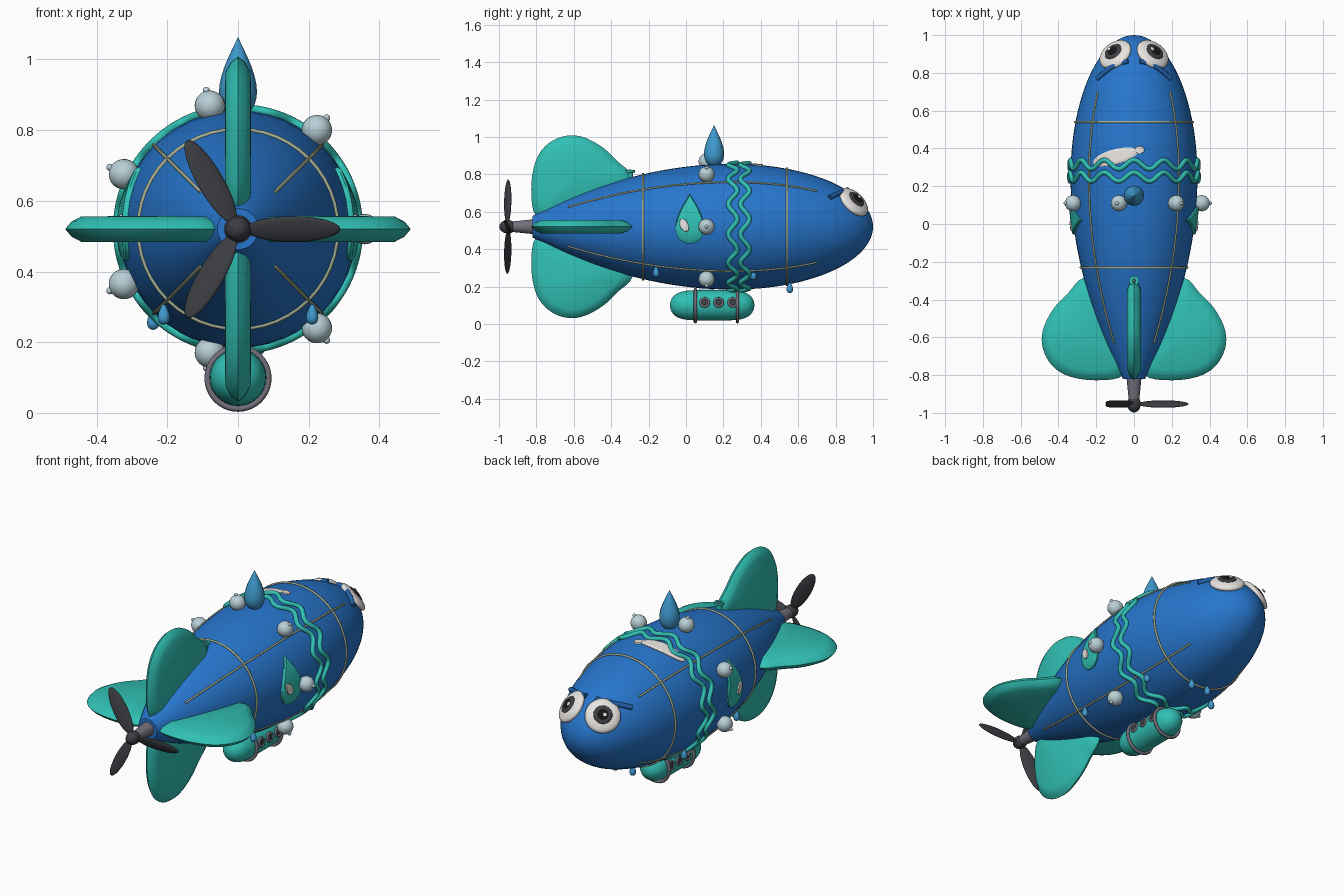
import bpy, bmesh, math
from math import sin, cos, pi, sqrt, radians
from mathutils import Vector, Matrix

cube = bpy.data.objects.get("Cube")
if cube:
    bpy.data.objects.remove(cube)

AXIS = 0.52   # height of the hull axis
FAT = 0.336   # largest hull radius


def material(name, *rgb):
    m = bpy.data.materials.new(name)
    m.use_nodes = True
    m.diffuse_color = (*rgb, 1)
    bsdf = next(n for n in m.node_tree.nodes if n.type == 'BSDF_PRINCIPLED')
    bsdf.inputs["Base Color"].default_value = (*rgb, 1)
    return m


BLUE = material("hull blue", .02, .18, .61)
BROW = material("brow blue", .015, .12, .4)
TEAL = material("teal", .03, .53, .46)
PALE = material("pale blue grey", .48, .63, .68)
SKY = material("sky blue", .05, .32, .62)
METAL = material("grey metal", .17, .16, .2)
DARK = material("dark grey", .045, .048, .055)
BLACK = material("black", .008, .008, .01)
KHAKI = material("khaki cord", .38, .43, .29)
WHITE = material("off white", .82, .79, .77)


def radius(y):
    if y > .25:
        return FAT * sqrt(max(0, 1 - ((y - .25) / .75) ** 2))
    return FAT * (1 - ((.25 - y) / 1.176) ** 2)


def on_hull(y, a, off=0):
    r = radius(y) + off
    return Vector((r * cos(a), y, AXIS + r * sin(a)))


def normal(y, a):
    slope = (radius(y + .001) - radius(y - .001)) / .002
    return Vector((cos(a), -slope, sin(a))).normalized()


def place(loc, direction):
    q = Vector(direction).to_track_quat('Z', 'Y')
    return Matrix.Translation(loc) @ q.to_matrix().to_4x4()


def loft(name, rings, mat, matrix=Matrix(), closed=False, angle=40):
    """Join equal rings of points into one smooth skin."""
    n, k = len(rings[0]), len(rings)
    faces = [(i * n + j, i * n + (j + 1) % n,
              (i + 1) % k * n + (j + 1) % n, (i + 1) % k * n + j)
             for i in range(k if closed else k - 1) for j in range(n)]
    me = bpy.data.meshes.new(name)
    me.from_pydata([matrix @ Vector(p) for r in rings for p in r], [], faces)
    bm = bmesh.new()
    bm.from_mesh(me)
    bmesh.ops.remove_doubles(bm, verts=bm.verts, dist=1e-5)
    bmesh.ops.recalc_face_normals(bm, faces=bm.faces)
    bm.to_mesh(me)
    bm.free()
    me.materials.append(mat)
    me.shade_smooth()
    me.set_sharp_from_angle(angle=radians(angle))
    ob = bpy.data.objects.new(name, me)
    bpy.context.scene.collection.objects.link(ob)
    return ob


def lathe(name, profile, mat, loc, direction=(0, 0, 1), seg=24, closed=False, angle=40):
    rings = [[(r * cos(2 * pi * j / seg), r * sin(2 * pi * j / seg), h)
              for j in range(seg)] for r, h in profile]
    return loft(name, rings, mat, place(loc, direction), closed, angle)


def ball(name, r, depth, mat, loc, direction=(0, 0, 1), seg=24):
    prof = [(r * sin(pi * i / 12), -depth * cos(pi * i / 12)) for i in range(13)]
    return lathe(name, prof, mat, loc, direction, seg, angle=80)


def hoop(name, major, minor, mat, loc, direction, seg=40):
    prof = [(major + minor * cos(pi * i / 4), minor * sin(pi * i / 4)) for i in range(8)]
    return lathe(name, prof, mat, loc, direction, seg, True, 80)


def tube(name, points, thick, mat, cyclic=False):
    cu = bpy.data.curves.new(name, 'CURVE')
    cu.dimensions = '3D'
    cu.bevel_depth, cu.bevel_resolution, cu.use_fill_caps = thick, 2, True
    sp = cu.splines.new('POLY')
    sp.points.add(len(points) - 1)
    for p, co in zip(sp.points, points):
        p.co = (*co, 1)
    sp.use_cyclic_u = cyclic
    cu.materials.append(mat)
    ob = bpy.data.objects.new(name, cu)
    bpy.context.scene.collection.objects.link(ob)


def patch(name, y0, a0, outline, off, mat, flip=1):
    """Thin plate that follows the hull; outline holds (along, around) offsets."""
    rings = [[on_hull(y0 + f * dy, a0 + flip * f * ds / radius(y0), h) for dy, ds in outline]
             for f, h in ((1, -.006), (1, off * .6), (.92, off), (.6, off), (.3, off), (0, off))]
    loft(name, rings, mat)


def oval(a, b, tilt=0):
    return [(a * cos(t) * cos(tilt) - b * sin(t) * sin(tilt),
             a * cos(t) * sin(tilt) + b * sin(t) * cos(tilt))
            for t in (2 * pi * i / 28 for i in range(28))]


def teardrop(name, r, height, mat, loc):
    ts = [pi * i / 16 for i in range(17)]
    prof = [(1.32 * r * sin(t) * sin(t / 2) ** 1.3, height * (1 + cos(t)) / 2) for t in ts]
    lathe(name, prof, mat, loc, seg=16, angle=80)


# Hull, cord rings and long ribs
ys = [.09 - .91 * cos(pi * i / 48) for i in range(49)]
lathe("hull", [(0, -.82)] + [(radius(y), y) for y in ys], BLUE, (0, 0, AXIS), (0, 1, 0), 48)
for y in (-.23, .54):
    hoop("hull_ring", radius(y) + .002, .006, KHAKI, (0, y, AXIS), (0, 1, 0), 48)
for k in range(4):
    tube("hull_rib", [on_hull(-.63 + 1.33 * i / 30, pi / 4 + k * pi / 2, .001)
                      for i in range(31)], .005, KHAKI)

# Wavy bands
for y in (.25, .315):
    tube("wavy_band", [on_hull(y + .024 * sin(13 * t), t, .005)
                       for t in (2 * pi * i / 156 for i in range(156))], .013, TEAL, True)

# Four tail fins
ctrl = [(.06, -.80), (.2, -.825), (.34, -.805), (.43, -.75), (.48, -.66), (.48, -.56),
        (.425, -.45), (.35, -.37), (.27, -.29), (.16, -.33), (.07, -.5), (.04, -.68)]
outline = []
for i in range(len(ctrl)):
    a, b, c, d = (Vector(ctrl[(i + k) % len(ctrl)]) for k in range(4))
    for t in (0, .25, .5, .75):
        outline.append(.5 * (2 * b + (c - a) * t + (2 * a - 5 * b + 4 * c - d) * t ** 2
                             + (3 * b - a - 3 * c + d) * t ** 3))
mid = Vector((.27, -.58))
section = [(0, -.037), (.8, -.036), (.93, -.021), (1.01, 0), (.93, .021), (.8, .036), (0, .037)]
for k, name in enumerate(("left_fin", "top_fin", "right_fin", "bottom_fin")):
    rings = [[(*(mid + (p - mid) * f), h) for p in outline] for f, h in section]
    turn = Matrix.Translation((0, 0, AXIS)) @ Matrix.Rotation(-k * pi / 2, 4, 'Y')
    loft(name, rings, TEAL, turn, angle=60)

# Tail cone and propeller
lathe("tail_cone", [(0, -.94), (.027, -.94), (.04, -.81), (0, -.81)], METAL,
      (0, 0, AXIS), (0, 1, 0))
ball("propeller_hub", .036, .045, DARK, (0, -.953, AXIS), (0, 1, 0))
for k in range(3):
    blade = ball("propeller_blade", 1, 1, DARK, (0, 0, 0))
    blade.data.transform(Matrix.Translation((0, -.953, AXIS))
                         @ Matrix.Rotation(k * 2 * pi / 3, 4, 'Y')
                         @ Matrix.Translation((.155, 0, 0))
                         @ Matrix.Rotation(radians(25), 4, 'X')
                         @ Matrix.Diagonal((.135, .011, .04, 1)))

# Gondola with hoops and portholes
us = [-cos(pi * i / 24) for i in range(25)]
lathe("gondola", [(.081 * sqrt(max(0, 1 - abs(u) ** 5)), .226 * u) for u in us], TEAL,
      (0, .14, .1), (0, 1, 0), 32)
for y in (.05, .275):
    hoop("gondola_hoop", .086, .009, METAL, (0, y, .098), (0, 1, 0))
for side in (-1, 1):
    for y in (.1, .175, .25):
        hoop("porthole_rim", .022, .007, METAL, (side * .079, y, .115), (side, 0, .2), 20)
        ball("porthole_glass", .022, .006, DARK, (side * .078, y, .115), (side, 0, .2), 20)

# Eyes and brows on the nose
for side in (-1, 1):
    y, a = .9, pi / 2 - side * radians(37)
    n = normal(y, a)
    base = on_hull(y, a)
    ball("eye_white", .094, .03, WHITE, base - n * .004, n, 32)
    ball("eye_iris", .05, .009, DARK, base + n * .021, n)
    ball("eye_pupil", .032, .008, BLACK, base + n * .025, n)
    ball("eye_glint", .012, .005, WHITE, base + n * .031 + Vector((-.018, .008, .006)), n, 12)
    brow = []
    for x, by in ((.03, .862), (.07, .855), (.11, .835), (.15, .805), (.19, .768)):
        brow.append(on_hull(by, math.acos(side * x / radius(by)), .006))
    tube("brow", brow, .014, BROW)

# Shine patches on top of the hull
patch("shine_large", .355, pi / 2 + radians(18), oval(.04, .13, radians(14)), .006, WHITE)
patch("shine_small", .392, pi / 2 - radians(5), oval(.02, .026), .006, WHITE)

# Drop emblems on both flanks
ts = [2 * pi * i / 40 for i in range(40)]
drop = [(.105 * sin(t) * abs(sin(t / 2)) ** 1.3, .135 * cos(t)) for t in ts]
for side, a in ((1, 0), (-1, pi)):
    patch("drop_emblem", .02, a + side * .14, drop, .014, TEAL, side)
    patch("drop_shine", -.01, a + side * .025, oval(.022, .036, .5), .02, WHITE, side)

# Ring of bobbles with small knobs
for k in range(7):
    a = 2 * pi * k / 7
    out = Vector((cos(a), 0, sin(a)))
    ball("bobble", .043, .043, PALE, on_hull(.11, a, .027), out)
    ball("bobble_knob", .01, .01, PALE, on_hull(.11, a, .071), out, 12)

# Large drop on top, small drips underneath
teardrop("top_drop", .056, .225, SKY, (0, .15, .84))
for x, y, z in ((.21, -.16, .25), (-.21, -.16, .25), (.21, .36, .235),
                (-.24, .36, .235), (.06, .555, .165), (-.05, .555, .165)):
    teardrop("drip", .018, .065, SKY, (x, y, z))

# Valve on the back of the hull
lathe("valve", [(0, 0), (.017, 0), (.017, .04), (.026, .042), (.026, .055),
                (.013, .055), (.013, .048), (0, .048)], TEAL, (0, -.3, .768))
ball("valve_button", .009, .009, METAL, (0, -.3, .818), seg=12)
